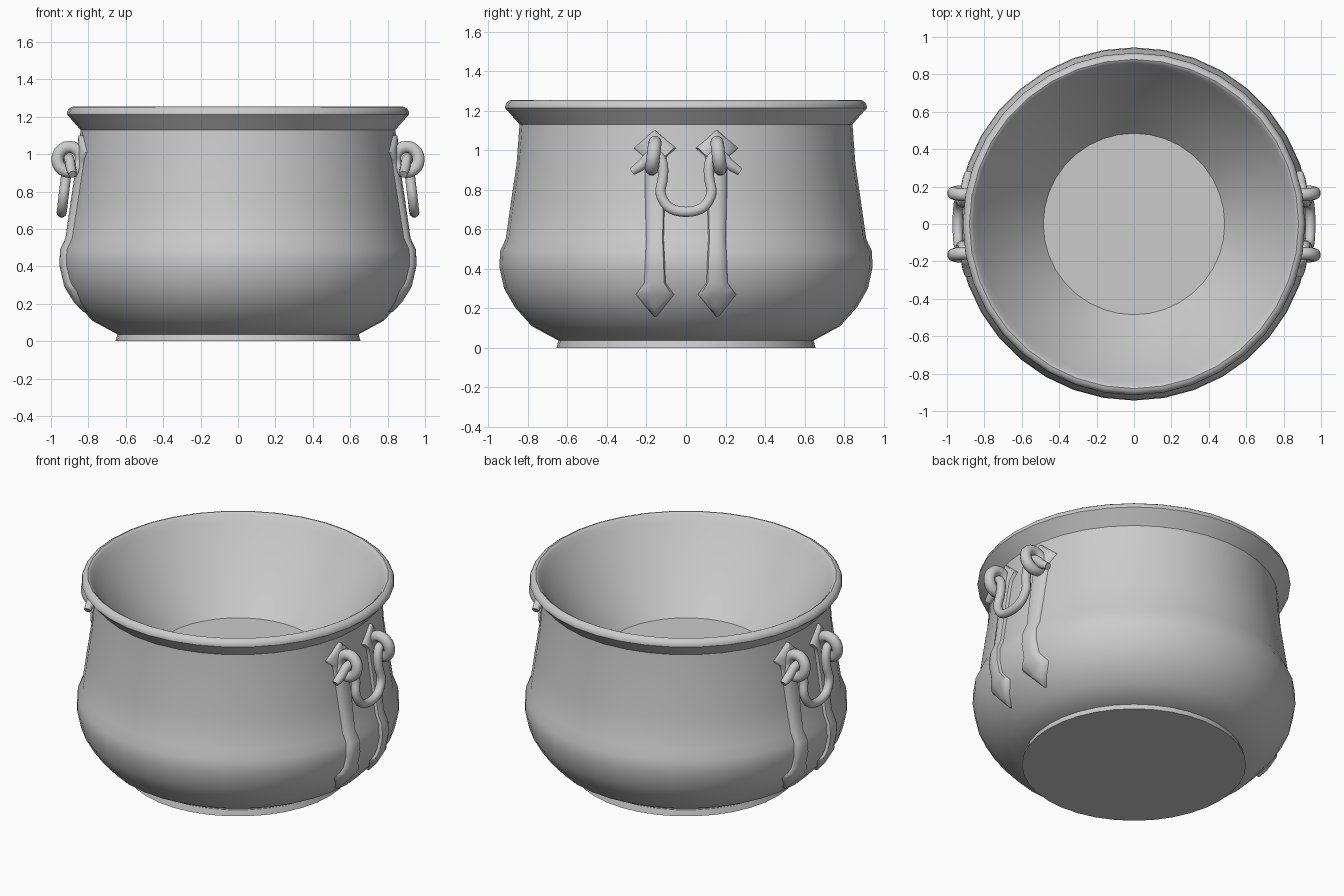
import bpy, bmesh
from math import sin, cos, tau, sqrt, radians
from mathutils import Vector

cube = bpy.data.objects.get("Cube")
if cube:
    bpy.data.objects.remove(cube, do_unlink=True)

iron = bpy.data.materials.new("grey_iron")
iron.use_nodes = True
GREY = (0.6, 0.6, 0.6, 1)
iron.diffuse_color = GREY
iron.node_tree.nodes["Principled BSDF"].inputs["Base Color"].default_value = GREY


def finish(name, bm, angle):
    bmesh.ops.recalc_face_normals(bm, faces=bm.faces)
    mesh = bpy.data.meshes.new(name)
    bm.to_mesh(mesh)
    bm.free()
    mesh.materials.append(iron)
    obj = bpy.data.objects.new(name, mesh)
    bpy.context.collection.objects.link(obj)
    bpy.ops.object.select_all(action='DESELECT')
    obj.select_set(True)
    bpy.context.view_layer.objects.active = obj
    bpy.ops.object.shade_smooth_by_angle(angle=radians(angle))
    return obj


def bridge(bm, a, b, closed=True):
    n = len(a)
    for i in range(n if closed else n - 1):
        j = (i + 1) % n
        bm.faces.new((a[i], a[j], b[j], b[i]))


def lathe(name, profile, angle, segments=36):
    """Turn (radius, height) points round z, capping both ends."""
    bm = bmesh.new()
    rings = [[bm.verts.new((r * cos(tau * i / segments), r * sin(tau * i / segments), z))
              for i in range(segments)] for r, z in profile]
    for a, b in zip(rings, rings[1:]):
        bridge(bm, a, b)
    bm.faces.new(rings[0])
    bm.faces.new(rings[-1])
    return finish(name, bm, angle)


def smooth_path(points, steps=5):
    """Catmull-Rom curve through the points."""
    p = [Vector(q) for q in points]
    p = [p[0] * 2 - p[1]] + p + [p[-1] * 2 - p[-2]]
    out = []
    for a, b, c, d in zip(p, p[1:], p[2:], p[3:]):
        for k in range(steps):
            t = k / steps
            out.append(0.5 * (2 * b + (c - a) * t + (2 * a - 5 * b + 4 * c - d) * t * t
                              + (3 * b - a - 3 * c + d) * t ** 3))
    return out + [p[-2]]


def tube(name, path, radii, closed=False, sides=10):
    bm = bmesh.new()
    rings, n = [], len(path)
    side = Vector((0, 1, 0)) if closed else Vector((1, 0, 0))
    for i, c in enumerate(path):
        if closed:
            along = path[(i + 1) % n] - path[i - 1]
        else:
            along = path[min(i + 1, n - 1)] - path[max(i - 1, 0)]
        along.normalize()
        u = (side - along * side.dot(along)).normalized()
        v = along.cross(u)
        rings.append([bm.verts.new(c + radii[i] * (u * cos(tau * k / sides) + v * sin(tau * k / sides)))
                      for k in range(sides)])
    for a, b in zip(rings, rings[1:]):
        bridge(bm, a, b)
    if closed:
        bridge(bm, rings[-1], rings[0])
    else:
        bm.faces.new(rings[0])
        bm.faces.new(rings[-1])
    return finish(name, bm, 50)


# Foot and bellied body, flared rim with a crisp lower edge, conical inside with a flat floor
lathe("foot", [(0.655, 0), (0.645, 0.037)], 30)
wall = [(0.645, 0.037), (0.78, 0.11), (0.865, 0.205), (0.92, 0.3), (0.944, 0.41),
        (0.94, 0.49), (0.912, 0.55), (0.885, 0.74), (0.857, 0.93), (0.842, 1.13)]
rim = [(0.915, 1.213), (0.914, 1.226), (0.906, 1.241), (0.893, 1.251), (0.88, 1.254),
       (0.872, 1.25), (0.862, 1.239)]
bowl = [(0.84, 1.205), (0.77, 1.1), (0.625, 0.91), (0.485, 0.75)]
lathe("pot_body", wall + rim + bowl, 39)


def wall_radius(z):
    for (r0, z0), (r1, z1) in zip(wall, wall[1:]):
        if z0 <= z <= z1:
            return r0 + (r1 - r0) * (z - z0) / (z1 - z0)
    return wall[-1][0]


# Strap outline: height and half width, spear shaped at both ends
outline = [(0.155, 0.004), (0.21, 0.05), (0.27, 0.098), (0.295, 0.08), (0.33, 0.054),
           (0.41, 0.052), (0.49, 0.048), (0.55, 0.045), (0.74, 0.05), (0.93, 0.052),
           (0.97, 0.062), (1.01, 0.11), (1.055, 0.055), (1.1, 0.004)]
section = [(-1, -0.006), (-0.85, 0.015), (-0.3, 0.022), (0.3, 0.022), (0.85, 0.015), (1, -0.006)]


def strap(name, sx, y0):
    bm = bmesh.new()
    rows = []
    for z, half in outline:
        row = []
        for t, lift in section:
            y = y0 + t * half
            x = sqrt(wall_radius(z) ** 2 - y * y) + lift
            row.append(bm.verts.new((sx * x, y, z)))
        rows.append(row)
    for a, b in zip(rows, rows[1:]):
        bridge(bm, a, b)
    bm.faces.new(rows[0])
    bm.faces.new(rows[-1])
    return finish(name, bm, 60)


# Half of the handle, from drooping tail through the eye to the bottom of the loop
half_handle = [(0.885, 0.272, 0.892), (0.893, 0.225, 0.925), (0.9, 0.185, 0.968),
               (0.907, 0.145, 0.975), (0.915, 0.118, 0.93), (0.922, 0.117, 0.86),
               (0.932, 0.128, 0.78), (0.94, 0.085, 0.71)]

for label, sx in (("left", 1), ("right", -1)):
    for place, sy in (("front", -1), ("back", 1)):
        strap(f"{label}_{place}_strap", sx, sy * 0.157)
        # Eye ring, leaning slightly outward at the bottom
        eye = []
        for i in range(20):
            a = tau * i / 20
            eye.append(Vector((sx * (0.902 + 0.064 * cos(a)),
                               sy * (0.165 - 0.008 * sin(a)), 0.972 + 0.067 * sin(a))))
        tube(f"{label}_{place}_eye", eye, [0.034] * 20, closed=True)
    points = half_handle + [(0.943, 0, 0.688)] + [(x, -y, z) for x, y, z in reversed(half_handle)]
    path = smooth_path([(sx * x, y, z) for x, y, z in points])
    n = len(path)
    radii = [0.027 - 0.006 * max(0, 1 - min(i, n - 1 - i) / 4) for i in range(n)]
    tube(f"{label}_handle", path, radii)
